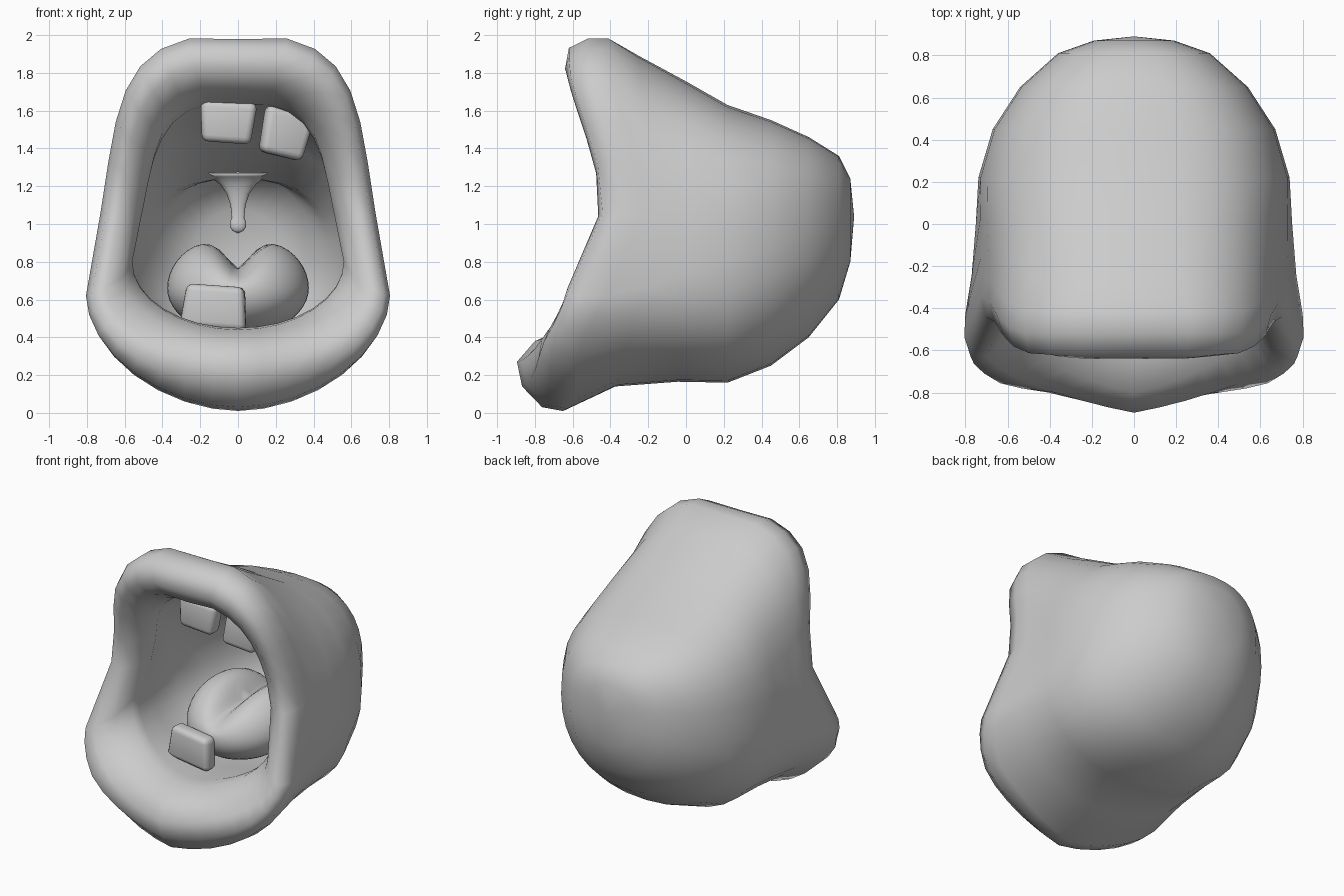
import bpy, bmesh, math

if "Cube" in bpy.data.objects:
    bpy.data.objects.remove(bpy.data.objects["Cube"])

N = 32
# front profile of the lips: (z, y)
LIP = [(0, -.88), (.27, -.895), (.38, -.85), (.6, -.67), (.77, -.55), (.9, -.49),
       (1.15, -.445), (1.4, -.51), (1.67, -.60), (1.82, -.64), (2.0, -.64)]


def lip_y(z):
    z = min(max(z, 0), 2)
    for (z0, y0), (z1, y1) in zip(LIP, LIP[1:]):
        if z <= z1:
            return y0 + (y1 - y0) * (z - z0) / (z1 - z0)
    return LIP[-1][1]


def power(v, n):
    return math.copysign(abs(v) ** (2 / n), v) if abs(v) > 1e-6 else 0


def finish(name, bm):
    bmesh.ops.recalc_face_normals(bm, faces=bm.faces)
    me = bpy.data.meshes.new(name)
    bm.to_mesh(me)
    bm.free()
    ob = bpy.data.objects.new(name, me)
    bpy.context.collection.objects.link(ob)
    for p in me.polygons:
        p.use_smooth = True
    return ob


def loft(name, rings, start, end):
    bm = bmesh.new()
    loops = [[bm.verts.new(p) for p in pts] for pts in rings]
    for a, b in zip(loops, loops[1:]):
        for i in range(len(a)):
            j = (i + 1) % len(a)
            bm.faces.new((a[i], a[j], b[j], b[i]))
    for tip, loop in ((start, loops[0]), (end, loops[-1])):
        v = bm.verts.new(tip)
        for i in range(len(loop)):
            bm.faces.new((loop[i], loop[(i + 1) % len(loop)], v))
    return finish(name, bm)


def mouth_ring(top, bottom, half, mid, follow, y, n_up=2.9, n_low=1.85):
    """Closed ring; follow = how strongly it takes on the curve of the lips."""
    pts = []
    for i in range(N):
        t = 2 * math.pi * i / N
        c, s = math.cos(t), math.sin(t)
        n = n_up if s > 0 else n_low
        u = power(s, n)
        x = half * power(c, n)
        z = mid + u * ((top - mid) if s > 0 else (mid - bottom))
        yy = follow * lip_y(z) + y
        if s > 0:      # narrower upper lip with a small dip in the middle
            x *= 1 - .1 * follow * math.sin(math.pi * u)
            z -= .02 * follow * u * math.exp(-(x / .12) ** 2)
        else:          # lower lip swept back from a pointed chin
            yy += .18 * follow * abs(x) * min(1, -u * 1.3)
        pts.append((x, yy, z))
    return pts


# mouth: back of the head, round the lips, then into the throat
sections = [
    (1.24, .80, .19, 1.03, 0, .87, 2.3, 2.2),
    (1.36, .60, .36, 1.00, 0, .81, 2.5, 2.2),
    (1.46, .40, .54, .95, 0, .65, 2.6, 2.2),
    (1.55, .25, .67, .88, 0, .45, 2.7, 2.3),
    (1.63, .16, .738, .80, 0, .22, 2.7, 2.4),
    (1.76, .165, .75, .74, .15, .09, 2.7, 2.3),
    (1.90, .14, .77, .66, .5, .07, 2.7, 2.1),
    (2.00, .01, .80, .62, 1, .23),
    (2.00, .03, .805, .62, 1, .12),
    (1.95, .14, .775, .63, 1, .02),
    (1.84, .27, .70, .66, 1, 0),
    (1.74, .38, .61, .72, 1, .05),
    (1.69, .44, .56, .80, 1, .14, 2.6, 2),
    (1.65, .45, .56, .80, .9, .16, 2.6, 2),
    (1.60, .41, .60, .80, .3, .05, 2.6, 2.2),
    (1.44, .37, .60, .80, 0, .15, 2.6, 2.2),
    (1.24, .38, .53, .80, 0, .38, 2.4, 2.2),
    (1.24, .40, .48, .80, 0, .46, 2.4, 2.2),
    (1.27, .47, .40, .80, 0, .60, 2.2, 2.2),
    (1.08, .60, .25, .80, 0, .71, 2, 2),
]
loft("mouth_shell", [mouth_ring(*s) for s in sections], (0, .89, 1.04), (0, .74, .82))

# tongue: ellipsoid with a centre groove
bm = bmesh.new()
bmesh.ops.create_uvsphere(bm, u_segments=48, v_segments=24, radius=1)
for v in bm.verts:
    x, y, z = v.co
    x, y, z = x * .375, y * .41 + .08, z * (.29 if z > 0 else .25) + .66
    if z > .66:
        z -= .19 * math.exp(-abs(x / .11) ** 1.5) * (z - .66) / .3
    v.co = (x, y + .2 * (z - .6), z)
finish("tongue", bm)

# uvula hanging from the palate
profile = [(.965, .03), (.985, .043), (1.01, .043), (1.035, .033), (1.1, .04),
           (1.16, .06), (1.21, .095), (1.25, .15), (1.27, .22)]
loft("uvula", [[(r * math.cos(a * math.pi / 8), .40 + .45 * r * math.sin(a * math.pi / 8), z)
                for a in range(16)] for z, r in profile], (0, .40, .95), (0, .40, 1.28))


def tooth(name, loc, size, rot, taper):
    bm = bmesh.new()
    bmesh.ops.create_cube(bm, size=1)
    for v in bm.verts:
        k = 1 + taper * v.co.z
        v.co = (v.co.x * size[0] * k, v.co.y * size[1], v.co.z * size[2])
    bmesh.ops.bevel(bm, geom=bm.edges[:], offset=.035, segments=3, profile=.5, affect='EDGES')
    ob = finish(name, bm)
    ob.location = loc
    ob.rotation_euler = [math.radians(r) for r in rot]


# teeth
tooth("upper_tooth_left", (-.055, -.35, 1.54), (.28, .11, .22), (0, 4, 0), .16)
tooth("upper_tooth_right", (.25, -.29, 1.48), (.25, .11, .25), (0, 13, 14), .14)
tooth("lower_tooth", (-.125, -.34, .56), (.33, .11, .23), (0, 4, -6), -.15)
